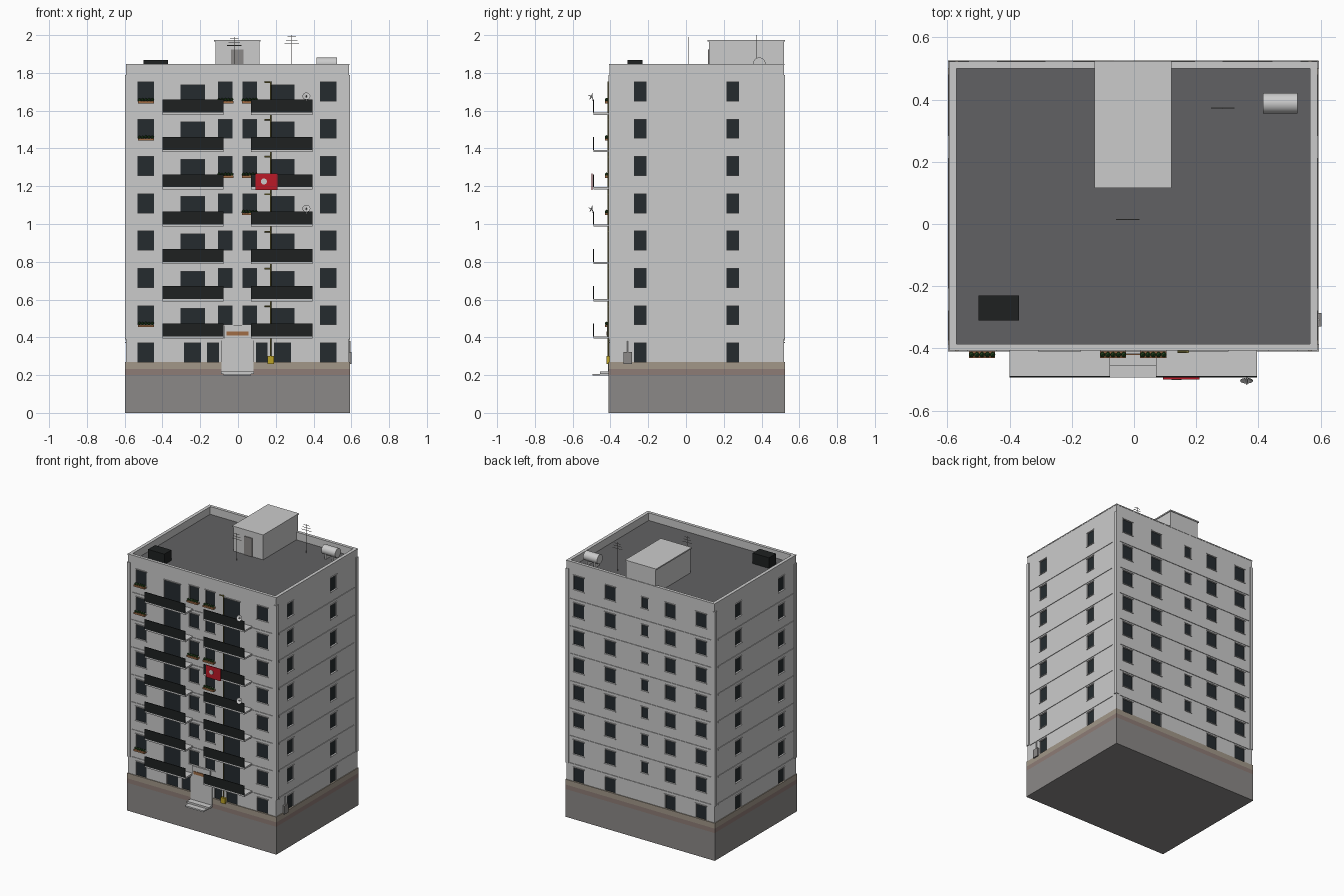
import bpy, bmesh, math, random
from mathutils import Matrix, Vector

if "Cube" in bpy.data.objects:
    bpy.data.objects.remove(bpy.data.objects["Cube"])

random.seed(3)

def mat(name, c):
    m = bpy.data.materials.new(name)
    m.diffuse_color = (*c, 1)
    m.use_nodes = True
    m.node_tree.nodes["Principled BSDF"].inputs["Base Color"].default_value = m.diffuse_color
    return m

GLASS = mat("glass", (.018, .024, .028))
DARK = mat("dark_panel", (.013, .015, .015))
BASE = mat("base_grey", (.26, .25, .245))
RED_BRICK = mat("red_brown", (.27, .2, .18))
TAN = mat("tan", (.36, .31, .25))
ROOF = mat("roof_grey", (.12, .12, .125))
BROWN = mat("brown", (.35, .15, .06))
GREEN = mat("leaf", (.02, .07, .015))
RED = mat("red_cloth", (.5, .01, .02))
YELLOW = mat("yellow", (.5, .36, .02))
OLIVE = mat("olive", (.22, .19, .05))

def finish(name, bm, m=None):
    me = bpy.data.meshes.new(name)
    bm.to_mesh(me)
    bm.free()
    ob = bpy.data.objects.new(name, me)
    bpy.context.collection.objects.link(ob)
    if m:
        me.materials.append(m)
    return ob

def boxes(name, items, m=None):
    """One object from (x0, x1, y0, y1, z0, z1) boxes."""
    bm = bmesh.new()
    for x0, x1, y0, y1, z0, z1 in items:
        M = Matrix.Translation(((x0+x1)/2, (y0+y1)/2, (z0+z1)/2))
        bmesh.ops.create_cube(bm, size=1, matrix=M @ Matrix.Diagonal((x1-x0, y1-y0, z1-z0, 1)))
    return finish(name, bm, m)

def rods(name, items, r, m=None, seg=8):
    """Cylinders between point pairs."""
    bm = bmesh.new()
    for a, b in items:
        a, b = Vector(a), Vector(b)
        d = b - a
        M = Matrix.Translation((a+b)/2) @ d.to_track_quat('Z', 'Y').to_matrix().to_4x4()
        bmesh.ops.create_cone(bm, cap_ends=True, segments=seg, radius1=r, radius2=r, depth=d.length, matrix=M)
    return finish(name, bm, m)

X0, X1, Y0, Y1 = -.592, .588, -.405, .52     # wall faces
P, TOP, ROOFZ = .1975, 1.845, 1.79           # storey pitch, parapet top, roof level
slab = [.397 + P*k for k in range(7)]

# window openings: (side, u0, u1, z0, z1)
wins = []
for k in range(-1, 7):
    s = .397 + P*k
    z0, z1 = s + .07, s + .17
    for u in (-.488, .478):
        wins.append(('F', u-.043, u+.043, z0, z1))
    for u in (.49, .24, -.24, -.485):
        wins.append(('B', u-.042, u+.042, z0, z1))
    for side in 'LR':
        for u in (-.242, .248):
            wins.append((side, u-.033, u+.033, z0, z1))
    if k < 0:
        for u0, u1 in ((-.285, -.195), (-.163, -.1), (.095, .155), (.19, .28)):
            wins.append(('F', u0, u1, z0, z1))
    else:
        for u in (-.067, .062):
            wins.append(('F', u-.038, u+.038, z0, z1))
        for u in (-.24, .234):
            wins.append(('F', u-.065, u+.065, s+.02, s+.155))
        wins.append(('B', -.06, -.008, z0+.012, z1-.01))

def on_wall(side, u0, u1, z0, z1, a, b):
    """Box on a wall from depth a to b (positive = outward)."""
    if side == 'F': return (u0, u1, Y0-b, Y0-a, z0, z1)
    if side == 'B': return (u0, u1, Y1+a, Y1+b, z0, z1)
    if side == 'L': return (X0-b, X0-a, u0, u1, z0, z1)
    return (X1+a, X1+b, u0, u1, z0, z1)

# walls with cut windows and roof well
walls = boxes("walls", [(X0, X1, Y0, Y1, .265, TOP)])
cut = boxes("wall_cutter", [on_wall(*w, -.012, .02) for w in wins]
            + [(X0+.02, X1-.02, Y0+.018, Y1-.02, ROOFZ, 2)])
cut.hide_render = True
mod = walls.modifiers.new("openings", 'BOOLEAN')
mod.object, mod.operation, mod.solver = cut, 'DIFFERENCE', 'EXACT'
bpy.context.view_layer.objects.active = walls
bpy.ops.object.modifier_apply(modifier=mod.name)
bpy.data.objects.remove(cut)

boxes("window_panes", [on_wall(*w, -.016, -.007) for w in wins], GLASS)
boxes("window_lintels", [on_wall(s, u0-.004, u1+.004, z1, z1+.006, -.002, .005) for s, u0, u1, z0, z1 in wins])
boxes("window_sills", [on_wall(s, u0-.004, u1+.004, z0-.005, z0, -.002, .005)
                       for s, u0, u1, z0, z1 in wins if u1-u0 < .12 and z0 > .3])
boxes("roof_deck", [(X0+.019, X1-.019, Y0+.017, Y1-.019, ROOFZ-.005, ROOFZ+.002)], ROOF)

# base bands
e = .005
for n, z0, z1, m in (("foundation", 0, .2, BASE), ("brick_band", .2, .232, RED_BRICK), ("tan_band", .232, .27, TAN)):
    boxes(n, [(X0-e, X1+e, Y0-e, Y1+e, z0, z1)], m)

# floor bands and corner strips
boxes("floor_bands", [on_wall(s, u0, u1, z-.014, z, -.003, .004) for z in slab
                      for s, u0, u1 in (('F', -.565, .56), ('B', -.565, .56), ('L', -.375, .48), ('R', -.375, .48))])
boxes("corner_strips", [(x-.012, x+.012, y-.012, y+.012, .39, 1.79)
                        for x in (X0+.006, X1-.006) for y in (Y0+.008, Y1-.008)])
boxes("parapet_cap", [(X0-.002, X1+.002, y, y+.022, TOP-.004, TOP+.003) for y in (Y0-.002, Y1-.02)]
      + [(x, x+.024, Y0, Y1, TOP-.004, TOP+.003) for x in (X0-.002, X1-.022)])

# balconies
spans = ((-.4, -.077), (.07, .395))
boxes("balcony_slabs", [(a, b, -.49, Y0+.005, z-.004, z+.008) for z in slab for a, b in spans])
boxes("balcony_panels", [(a, b, -.493, -.488, z+.008, z+.076) for z in slab for a, b in spans], DARK)

# entrance
boxes("entrance_panel", [(-.087, .082, Y0-.009, Y0, .205, .395), (-.075, .07, Y0-.012, Y0, .395, .466)])
boxes("entrance_plate", [(-.06, .055, Y0-.016, Y0-.01, .41, .43)], BROWN)
boxes("entrance_steps", [(-.09, .085, -.455, Y0, .207, .22), (-.078, .07, -.494, Y0, .197, .207)])

# window flower boxes
spots = [(-.488, k) for k in (6, 5, 0)] + [(-.067, 6), (-.067, 4), (.062, 6), (.062, 4), (.062, 3)]
boxes("flower_boxes", [(x-.042, x+.042, -.43, Y0, slab[k]+.057, slab[k]+.069) for x, k in spots], BROWN)
bm = bmesh.new()
for x, k in spots:
    for i in range(5):
        p = Vector((x-.034+.017*i, -.42, slab[k]+.075+random.uniform(-.001, .002)))
        bmesh.ops.create_icosphere(bm, subdivisions=1, radius=.0095, matrix=Matrix.Translation(p))
finish("flower_plants", bm, GREEN)

# gas pipe and meter box
rods("gas_pipe", [((.173, -.411, .27), (.173, -.411, 1.755))]
     + [((.14, -.411, s+.168), (.175, -.411, s+.168)) for s in slab], .004, OLIVE)
boxes("gas_box", [(.155, .19, -.422, Y0, .26, .3)], YELLOW)

# utility box with conduit on the right wall
boxes("utility_box", [(X1, .602, -.33, -.286, .26, .322)], BASE)
rods("utility_conduit", [((.592, -.308, .32), (.592, -.308, .38))], .004)

# banner hung on a balcony
boxes("banner", [(.093, .21, -.499, -.494, 1.18, 1.267)], RED)
rods("banner_disc", [((.137, -.501, 1.225), (.137, -.497, 1.225))], .016, None, 20)

# satellite dishes
bm = bmesh.new()
for z in (1.675, 1.08):
    M = Matrix.Translation((.362, -.5, z)) @ Matrix.Rotation(math.radians(65), 4, 'X')
    bmesh.ops.create_cone(bm, cap_ends=False, segments=20, radius1=.004, radius2=.021, depth=.008, matrix=M)
finish("satellite_dishes", bm)
rods("dish_arms", [((.362, -.497, z), (.362, -.49, z-.03)) for z in (1.675, 1.08)]
     + [((.362, -.498, z), (.362, -.516, z+.006)) for z in (1.675, 1.08)], .002)

# roof stair house
boxes("stair_house", [(-.12, .115, .122, Y1-.002, ROOFZ, 1.968), (-.127, .12, .115, Y1+.003, 1.966, 1.975)])
boxes("stair_house_door", [(-.036, .03, .117, .123, ROOFZ, 1.925)], BASE)

# roof equipment
boxes("roof_unit", [(-.5, -.37, -.31, -.23, ROOFZ, 1.868)], DARK)
tank = rods("water_tank", [((.415, .388, 1.849), (.525, .388, 1.849))], .033, None, 24)
bpy.context.view_layer.objects.active = tank
tank.select_set(True)
bpy.ops.object.shade_smooth_by_angle()
boxes("tank_supports", [(x-.006, x+.006, .363, .413, ROOFZ, 1.828) for x in (.44, .5)])

# aerials
aerials = []
for x, y, top in ((-.02, .015, 1.99), (.285, .372, 2.0)):
    aerials.append(((x, y, ROOFZ), (x, y, top)))
    for i, w in enumerate((.038, .03, .022)):
        z = top - .045 + .018*i
        aerials.append(((x-w, y, z), (x+w, y, z)))
rods("aerials", aerials, .0018, BASE, 6)
